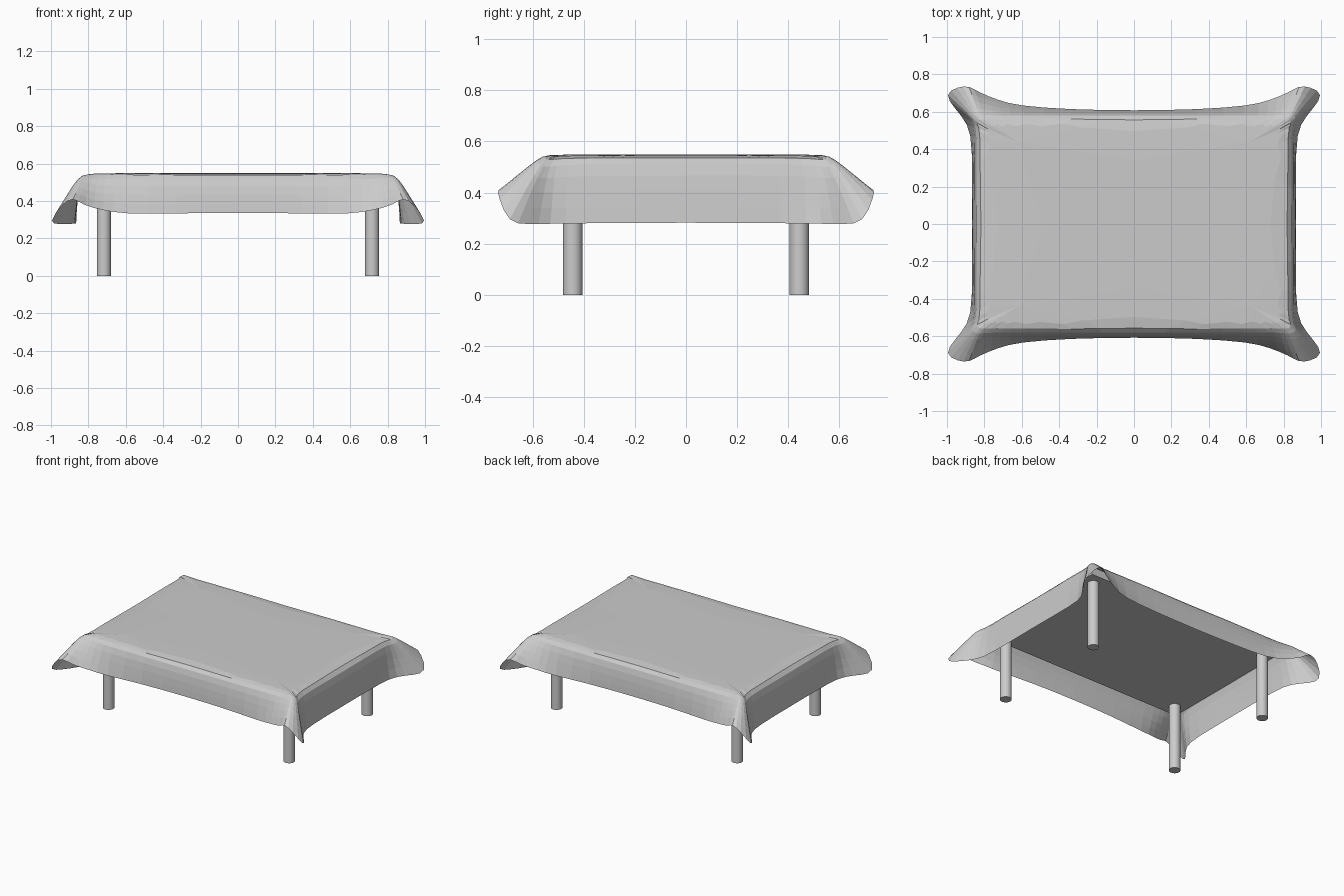
import bpy

if "Cube" in bpy.data.objects:
    bpy.data.objects.remove(bpy.data.objects["Cube"])

# Draped cloth: one quarter as rings running from the back middle, round the corner ear, to the right middle
hem = [(0, .606, .335), (.35, .612, .335), (.62, .632, .33), (.72, .66, .352), (.83, .703, .375),
       (.88, .74, .425), (.945, .733, .38), (1.015, .695, .28), (.96, .62, .276), (.885, .535, .278),
       (.862, .42, .28), (.868, 0, .283)]
middle = [(0, .60, .43), (.35, .603, .43), (.62, .61, .43), (.72, .622, .44), (.80, .642, .455),
          (.855, .655, .48), (.89, .65, .465), (.93, .622, .42), (.90, .585, .40), (.862, .53, .40),
          (.855, .42, .41), (.862, 0, .41)]
shoulder = [(0, .582, .53), (.35, .582, .53), (.62, .58, .53), (.72, .578, .53), (.79, .578, .532),
            (.83, .58, .535), (.85, .577, .53), (.865, .565, .515), (.86, .55, .51), (.85, .52, .52),
            (.845, .42, .527), (.85, 0, .527)]
rim = [(x * .955, y * .935, .55) for x, y, z in shoulder]

rings = [rim, shoulder, middle, hem]
n = len(hem)
verts = [p for ring in rings for p in ring] + [(0, 0, .548)]
faces = [(len(verts) - 1,) + tuple(range(n - 1, -1, -1))]
for r in range(len(rings) - 1):
    for i in range(n - 1):
        a = r * n + i
        faces.append((a, a + 1, a + n + 1, a + n))
mesh = bpy.data.meshes.new("tablecloth")
mesh.from_pydata(verts, [], faces)
cloth = bpy.data.objects.new("tablecloth", mesh)
bpy.context.collection.objects.link(cloth)
mirror = cloth.modifiers.new("mirror", 'MIRROR')
mirror.use_axis = (True, True, False)
mirror.use_clip = True
subdivision = cloth.modifiers.new("subdivision", 'SUBSURF')
subdivision.levels = subdivision.render_levels = 1

# Table top under the cloth
bpy.ops.mesh.primitive_cube_add(size=1, location=(0, 0, .508))
top = bpy.context.object
top.name = "table_top"
top.scale = (1.6, 1.06, .056)

# Four round legs
for sx, side in ((-1, "left"), (1, "right")):
    for sy, end in ((-1, "front"), (1, "back")):
        bpy.ops.mesh.primitive_cylinder_add(vertices=32, radius=.038, depth=.49,
                                            location=(sx * .717, sy * .443, .245))
        leg = bpy.context.object
        leg.name = f"{end}_{side}_leg"
        bpy.ops.object.shade_smooth_by_angle()
